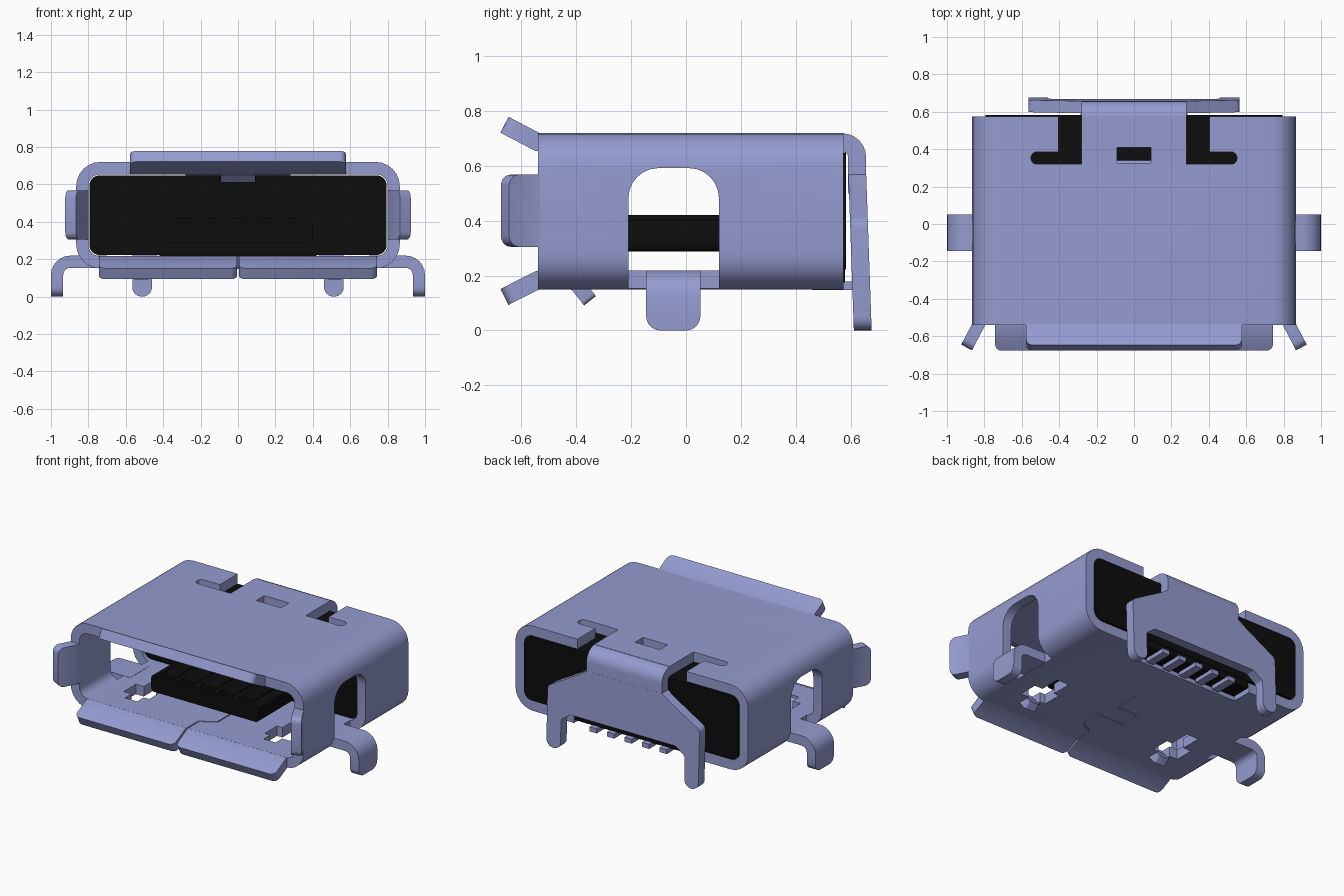
import bpy, bmesh, math
from mathutils import Vector

cube = bpy.data.objects.get("Cube")
if cube:
    bpy.data.objects.remove(cube, do_unlink=True)


def material(name, rgb):
    m = bpy.data.materials.new(name)
    m.use_nodes = True
    m.diffuse_color = (*rgb, 1)
    bsdf = m.node_tree.nodes["Principled BSDF"]
    bsdf.inputs["Base Color"].default_value = (*rgb, 1)
    bsdf.inputs["Roughness"].default_value = 0.6
    return m


STEEL = material("blue_grey_metal", (0.30, 0.33, 0.63))
BLACK = material("black_plastic", (0.004, 0.004, 0.004))
T = 0.065  # sheet thickness


def place(u, v, w, axis):
    return {"x": (w, u, v), "y": (u, w, v), "z": (u, v, w)}[axis]


def fillet(pts, closed=True, n=6):
    """Round the corners of (u, v, radius) points."""
    out = []
    for i, p in enumerate(pts):
        r = p[2] if len(p) > 2 else 0
        c = Vector(p[:2])
        if r == 0 or (not closed and i in (0, len(pts) - 1)):
            out.append(c)
            continue
        a = (Vector(pts[i - 1][:2]) - c).normalized()
        b = (Vector(pts[(i + 1) % len(pts)][:2]) - c).normalized()
        half = a.angle(b) / 2
        centre = c + (a + b).normalized() * (r / math.sin(half))
        start = c + a * (r / math.tan(half)) - centre
        sweep = start.angle_signed(c + b * (r / math.tan(half)) - centre)
        for k in range(n + 1):
            t = -sweep * k / n
            out.append(centre + Vector((start.x * math.cos(t) - start.y * math.sin(t),
                                        start.x * math.sin(t) + start.y * math.cos(t))))
    return out


def finish(name, bm, mat):
    bmesh.ops.recalc_face_normals(bm, faces=bm.faces)
    mesh = bpy.data.meshes.new(name)
    bm.to_mesh(mesh)
    bm.free()
    mesh.materials.append(mat)
    ob = bpy.data.objects.new(name, mesh)
    bpy.context.collection.objects.link(ob)
    return ob


def prism(name, pts, axis, lo, hi, mat=STEEL):
    bm = bmesh.new()
    rings = [[bm.verts.new(place(p.x, p.y, w, axis)) for p in fillet(pts)] for w in (lo, hi)]
    n = len(rings[0])
    for ring in rings:
        bm.faces.new(ring)
    for i in range(n):
        j = (i + 1) % n
        bm.faces.new((rings[0][i], rings[0][j], rings[1][j], rings[1][i]))
    return finish(name, bm, mat)


def rect(u0, u1, v0, v1, r=0.0):
    return [(u0, v0, r), (u1, v0, r), (u1, v1, r), (u0, v1, r)]


def strip(name, path, axis, lo, hi, corner=0.0, thick=T):
    """Bent sheet along a centreline, with its free end corners rounded."""
    c = fillet(path, closed=False)
    bm = bmesh.new()
    rows = []
    for i, p in enumerate(c):
        d0 = (p - c[i - 1]).normalized() if i else (c[1] - p).normalized()
        d1 = (c[i + 1] - p).normalized() if i < len(c) - 1 else d0
        d = (d0 + d1).normalized()
        off = Vector((-d.y, d.x)) * (thick / 2 / d.dot(d0))
        a, b = p + off, p - off
        rows.append([bm.verts.new(place(q.x, q.y, w, axis))
                     for q, w in ((a, lo), (b, lo), (b, hi), (a, hi))])
    for r0, r1 in zip(rows, rows[1:]):
        for k in range(4):
            m = (k + 1) % 4
            bm.faces.new((r0[k], r0[m], r1[m], r1[k]))
    bm.faces.new(rows[0])
    bm.faces.new(rows[-1])
    if corner:
        e = rows[-1]
        edges = [bm.edges.get((e[0], e[1])), bm.edges.get((e[2], e[3]))]
        bmesh.ops.bevel(bm, geom=edges, offset=corner, segments=5, profile=0.5, affect="EDGES")
    return finish(name, bm, STEEL)


def cut(ob, cutter):
    cutter.hide_render = True
    mod = ob.modifiers.new("cut", "BOOLEAN")
    mod.operation = "DIFFERENCE"
    mod.solver = "EXACT"
    mod.object = cutter
    bpy.context.view_layer.objects.active = ob
    bpy.ops.object.modifier_apply(modifier=mod.name)
    bpy.data.objects.remove(cutter, do_unlink=True)


# Metal shell: hollow rounded tube
shell = prism("shell", rect(-0.865, 0.865, 0.15, 0.72, 0.13), "y", -0.54, 0.575)
cut(shell, prism("bore", rect(-0.8, 0.8, 0.217, 0.653, 0.06), "y", -1, 1))

for s in (1, -1):
    # Side window running down into the floor
    window = [(-0.21, 0.1), (0.12, 0.1), (0.12, 0.592, 0.11), (-0.21, 0.592, 0.11)]
    cut(shell, prism("window", window, "x", *sorted((s * 0.75, s * 1.1))))
    # L-shaped slot beside the rear tab
    slot = [(0.28, 0.7), (0.28, 0.32), (0.55, 0.32, 0.03), (0.55, 0.385, 0.03),
            (0.405, 0.385), (0.405, 0.7)]
    cut(shell, prism("slot", [(s * p[0], *p[1:]) for p in slot], "z", 0.6, 0.8))
    # Floor openings around the springs
    hole = [(0.43, -0.33), (0.47, -0.33), (0.47, -0.40), (0.56, -0.40), (0.56, -0.33),
            (0.62, -0.33), (0.62, -0.2), (0.56, -0.2), (0.56, -0.06), (0.47, -0.06),
            (0.47, -0.2), (0.43, -0.2)]
    cut(shell, prism("hole", [(s * x, y) for x, y in hole], "z", 0.1, 0.25))

# Roof latch hole, pin bay in the floor and interlocking floor seam
cut(shell, prism("latch_hole", rect(-0.092, 0.092, 0.325, 0.41), "z", 0.6, 0.8))
cut(shell, prism("pin_bay", rect(-0.43, 0.43, 0.44, 0.7), "z", 0.1, 0.25))
seam = [(0, -0.6), (0, -0.42), (0.1, -0.36), (0.1, -0.22), (-0.1, -0.22), (-0.1, -0.08),
        (0.06, -0.08), (0.06, 0.1)]
cut(shell, strip("seam", seam, "z", 0.1, 0.25, thick=0.008))

# Flared mouth lips
strip("top_lip", [(-0.53, 0.686), (-0.54, 0.686), (-0.662, 0.75)], "x", -0.577, 0.577, 0.035)
for s, side in ((1, "left"), (-1, "right")):
    strip(side + "_bottom_lip", [(-0.53, 0.184), (-0.54, 0.184), (-0.662, 0.122)], "x",
          *sorted((s * 0.006, s * 0.742)), 0.035)
    strip(side + "_side_lip", [(s * 0.832, -0.53), (s * 0.832, -0.54), (s * 0.895, -0.66)],
          "z", 0.305, 0.568, 0.04)
    # Mounting leg bent out of the floor
    strip(side + "_mounting_leg", [(s * 0.7, 0.186), (s * 0.967, 0.186, 0.07), (s * 0.967, 0)],
          "y", -0.145, 0.052, 0.05)
    # Spring finger dipping under the floor
    strip(side + "_floor_spring", [(-0.43, 0.19), (-0.395, 0.165), (-0.35, 0.108)],
          "x", *sorted((s * 0.47, s * 0.56)), 0.015, 0.055)

# Rear tab and its bent-down back plate with two legs
strip("rear_tab", [(0.5, 0.686), (0.624, 0.686, 0.055), (0.624, 0.5)], "x", -0.28, 0.28)
half = [(0.28, 0.57, 0.02), (0.34, 0.53, 0.02), (0.565, 0.4, 0.04), (0.565, 0, 0.05),
        (0.46, 0, 0.05), (0.46, 0.2, 0.03), (0.39, 0.25, 0.02)]
plate = prism("back_plate", half + [(-p[0], *p[1:]) for p in reversed(half)],
              "y", 0.592, 0.657)
for v in plate.data.vertices:
    v.co.y += 0.02 * (0.57 - v.co.z) / 0.57

# Roof latch and contact pins
strip("roof_latch", [(0.29, 0.665), (0.335, 0.625)], "x", -0.09, 0.09, thick=0.04)
for i in range(5):
    prism(f"contact_pin_{i + 1}", rect(0.46, 0.615, 0.148, 0.178), "x",
          0.13 * (i - 2) - 0.027, 0.13 * (i - 2) + 0.027)

# Plastic insert: rear block, pin carrier, tongue with ribs
block = prism("insert_block", rect(-0.795, 0.795, 0.222, 0.648, 0.055), "y", 0.14, 0.584, BLACK)
cut(block, prism("latch_notch", rect(-0.092, 0.092, 0.1, 0.34), "z", 0.6, 0.7))
prism("pin_carrier", rect(-0.42, 0.42, 0.175, 0.26), "y", 0.445, 0.58, BLACK)
prism("tongue", rect(-0.4, 0.4, 0.287, 0.4, 0.025), "y", -0.35, 0.2, BLACK)
for i in range(5):
    x = 0.145 * (i - 2)
    prism(f"tongue_rib_{i + 1}", rect(x - 0.05, x + 0.05, 0.37, 0.42, 0.015), "y",
          -0.33, 0.2, BLACK)

# Smooth bends, sharp sheet edges
bpy.ops.object.select_all(action="DESELECT")
for ob in bpy.context.collection.objects:
    if ob.type == "MESH":
        ob.select_set(True)
        bpy.context.view_layer.objects.active = ob
bpy.ops.object.shade_smooth_by_angle(angle=math.radians(30))
